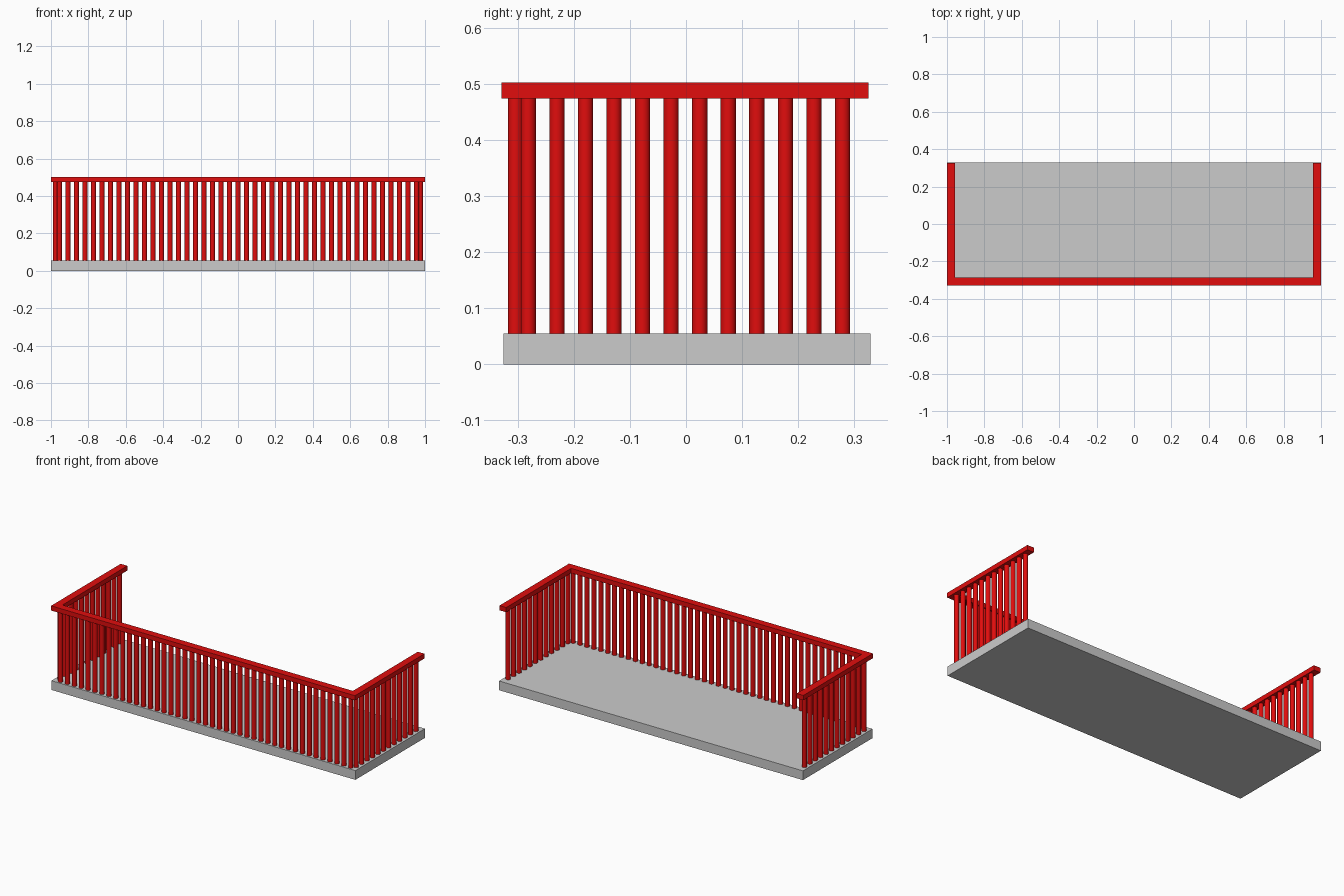
import bpy, bmesh
from mathutils import Matrix

if "Cube" in bpy.data.objects:
    bpy.data.objects.remove(bpy.data.objects["Cube"])

red = bpy.data.materials.new("red_paint")
red.diffuse_color = (0.75, 0.004, 0.004, 1)
red.use_nodes = True
red.node_tree.nodes["Principled BSDF"].inputs["Base Color"].default_value = red.diffuse_color


def finish(name, bm, mat=None):
    bmesh.ops.recalc_face_normals(bm, faces=bm.faces)
    me = bpy.data.meshes.new(name)
    bm.to_mesh(me)
    bm.free()
    ob = bpy.data.objects.new(name, me)
    bpy.context.collection.objects.link(ob)
    if mat:
        me.materials.append(mat)
    return ob


def prism(name, outline, z0, z1, mat=None):
    bm = bmesh.new()
    face = bm.faces.new([bm.verts.new((x, y, z0)) for x, y in outline])
    top = bmesh.ops.extrude_face_region(bm, geom=[face], use_keep_orig=True)["geom"]
    verts = [v for v in top if isinstance(v, bmesh.types.BMVert)]
    bmesh.ops.translate(bm, verts=verts, vec=(0, 0, z1 - z0))
    return finish(name, bm, mat)


def balusters(name, points):
    bm = bmesh.new()
    for x, y in points:
        bmesh.ops.create_cone(bm, cap_ends=True, segments=24, radius1=RADIUS, radius2=RADIUS,
                              depth=RAIL_Z - SLAB_TOP,
                              matrix=Matrix.Translation((x, y, (RAIL_Z + SLAB_TOP) / 2)))
    for f in bm.faces:
        f.smooth = len(f.verts) == 4
    for e in bm.edges:
        e.smooth = all(f.smooth for f in e.link_faces)
    return finish(name, bm, red)


SLAB_TOP, RAIL_Z, RAIL_TOP, RADIUS = 0.055, 0.474, 0.502, 0.0135

# Floor slab
prism("floor_slab", [(-1, -0.325), (1, -0.325), (1, 0.329), (-1, 0.329)], 0, SLAB_TOP)

# U-shaped handrail
w, f, b = 0.044, -0.329, 0.325
prism("handrail", [(-1, f), (1, f), (1, b), (1 - w, b), (1 - w, f + w),
                   (w - 1, f + w), (w - 1, b), (-1, b)], RAIL_Z, RAIL_TOP, red)

# Front and side balusters
n = 43
balusters("front_balusters", [(-0.955 + 1.91 * i / (n - 1), -0.304) for i in range(n)])
for name, x in (("left_balusters", -0.975), ("right_balusters", 0.975)):
    balusters(name, [(x, -0.281 + 0.0509 * i) for i in range(12)])
